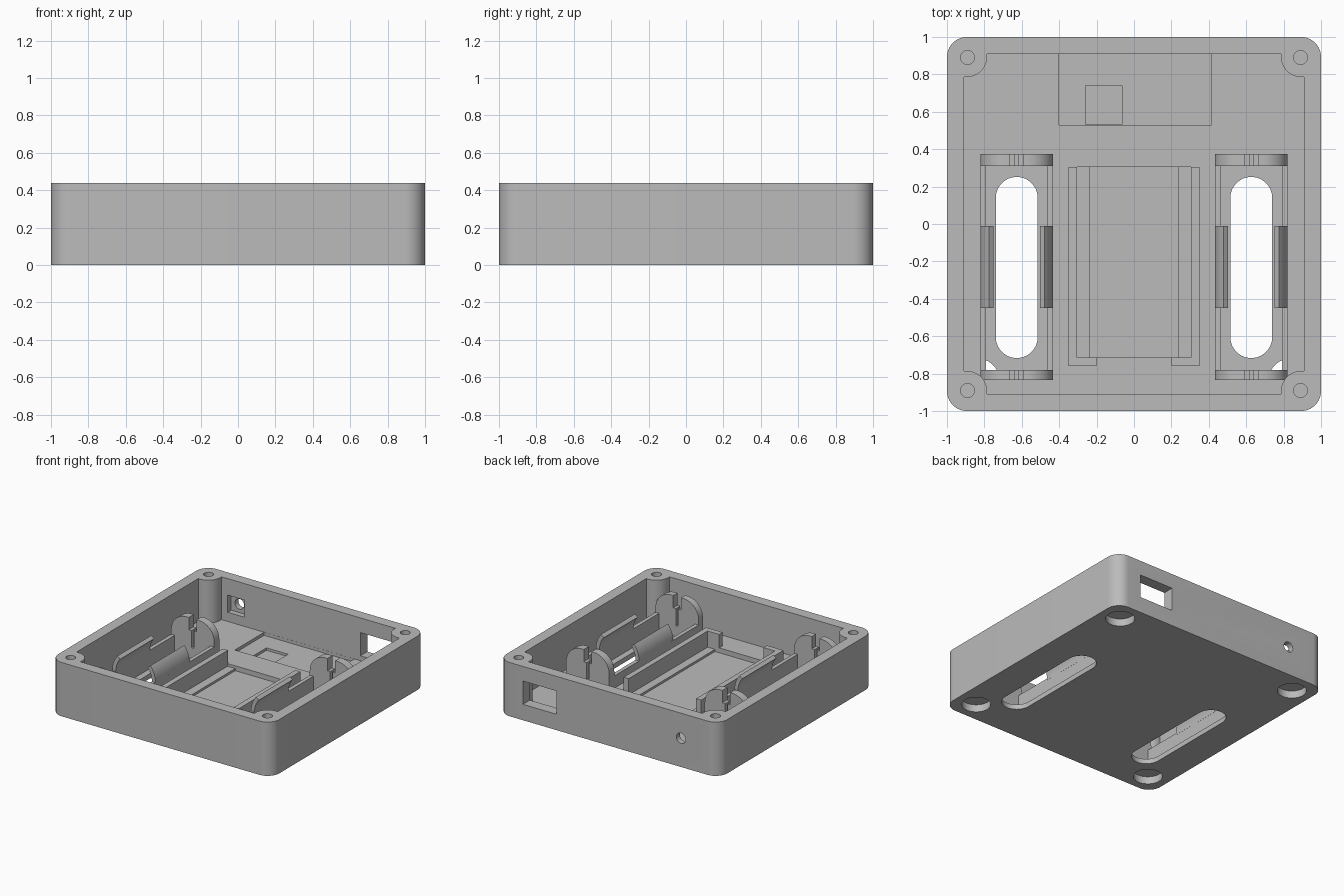
import bpy, bmesh
from math import sin, cos, radians, acos, degrees

cube = bpy.data.objects.get("Cube")
if cube:
    bpy.data.objects.remove(cube, do_unlink=True)

grey = bpy.data.materials.new("plain grey")
grey.use_nodes = True
grey.diffuse_color = (0.5, 0.5, 0.5, 1)
grey.node_tree.nodes["Principled BSDF"].inputs["Base Color"].default_value = grey.diffuse_color


def arc(cx, cy, r, a0, a1, n=14):
    """Points on an arc, angles in degrees."""
    steps = [radians(a0 + (a1 - a0) * i / n) for i in range(n + 1)]
    return [(cx + r * cos(a), cy + r * sin(a)) for a in steps]


def prism(name, pts, lo, hi, axis="z"):
    """Extrude a 2D outline along z, or an x-z outline along y."""
    place = (lambda u, v, w: (u, v, w)) if axis == "z" else (lambda u, v, w: (u, w, v))
    bm = bmesh.new()
    bottom = [bm.verts.new(place(u, v, lo)) for u, v in pts]
    top = [bm.verts.new(place(u, v, hi)) for u, v in pts]
    bm.faces.new(bottom)
    bm.faces.new(top)
    n = len(pts)
    for i in range(n):
        j = (i + 1) % n
        bm.faces.new((bottom[i], bottom[j], top[j], top[i]))
    bmesh.ops.recalc_face_normals(bm, faces=bm.faces)
    mesh = bpy.data.meshes.new(name)
    bm.to_mesh(mesh)
    bm.free()
    mesh.materials.append(grey)
    ob = bpy.data.objects.new(name, mesh)
    bpy.context.collection.objects.link(ob)
    return ob


def rect(x0, x1, y0, y1):
    return [(x0, y0), (x1, y0), (x1, y1), (x0, y1)]


def circle(x, y, r):
    return arc(x, y, r, 0, 350, 35)


def corners(pts):
    """Repeat a corner outline around all four corners."""
    out = []
    for _ in range(4):
        out += pts
        pts = [(-y, x) for x, y in pts]
    return out


def cut(body, pts, lo, hi, axis="z"):
    tool = prism("cutter", pts, lo, hi, axis)
    tool.hide_render = True
    mod = body.modifiers.new("cut", "BOOLEAN")
    mod.operation = "DIFFERENCE"
    mod.solver = "EXACT"
    mod.object = tool
    bpy.context.view_layer.objects.active = body
    bpy.ops.object.modifier_apply(modifier=mod.name)
    bpy.data.objects.remove(tool, do_unlink=True)


POST, R = 0.893, 0.107
INNER, FLOOR, HEIGHT = 0.91, 0.09, 0.44

# Case shell with corner posts left standing in the cavity
case = prism("case", corners(arc(POST, POST, R, 0, 90)), 0, HEIGHT)
tilt = degrees(acos((INNER - POST) / R))
cut(case, corners(arc(POST, POST, R, -tilt, tilt - 270, 20)), FLOOR, 0.6)

# Screw holes in the posts and round foot recesses underneath
for sx in (-1, 1):
    for sy in (-1, 1):
        cut(case, circle(sx * 0.89, sy * 0.89, 0.037), 0.12, 0.6)
        cut(case, circle(sx * 0.83, sy * 0.83, 0.108), -0.1, 0.06)

# Battery bays sunk into the floor, with an open slot in each
BAY = 0.627
for s in (-1, 1):
    x = s * BAY
    cut(case, rect(x - 0.163, x + 0.163, -0.78, 0.31), 0.04, 0.2)
    slot = arc(x, 0.14, 0.112, 0, 180) + arc(x, -0.605, 0.112, 180, 360)
    cut(case, slot, -0.1, 0.2)

# Circuit board recesses in the floor
cut(case, rect(-0.4, 0.415, 0.53, 0.909), 0.065, 0.2)
cut(case, rect(-0.26, -0.065, 0.531, 0.74), 0.045, 0.2)
cut(case, rect(-0.31, 0.305, -0.715, 0.305), 0.05, 0.2)

# Socket opening and button hole in the back wall
cut(case, rect(0.47, 0.775, 0.13, 0.32), 0.8, 1.2, "y")
cut(case, circle(-0.655, 0.235, 0.042), 0.8, 1.2, "y")
cut(case, rect(-0.73, -0.58, 0.165, 0.305), 0.8, 0.955, "y")

parts = [case]

# Middle tray: rails with end stops, and low ledges
for s, side in ((-1, "right"), (1, "left")):
    rail = [(0.305, 0.305), (0.305, -0.715), (0.2, -0.715),
            (0.2, -0.76), (0.35, -0.76), (0.35, 0.305)]
    parts.append(prism(side + "_tray_rail", [(s * u, v) for u, v in rail], 0.085, 0.2))
    ledge = [(s * u, v) for u, v in rect(0.238, 0.308, -0.715, 0.305)]
    parts.append(prism(side + "_tray_ledge", ledge, 0.045, 0.068))

# Battery holders
AXIS, CELL, OUTER, TOP = 0.19, 0.163, 0.195, 0.37
half = [(OUTER, 0.085)] + arc(OUTER - 0.14, TOP - 0.14, 0.14, 0, 90)
half += [(0.035, TOP), (0.035, 0.27), (0.01, 0.27), (0.01, 0.13)]
plate = half + [(-u, v) for u, v in reversed(half)]
clip = arc(0, AXIS, OUTER, -5, 40) + arc(0, AXIS, CELL, 40, -5)
for s, side in ((-1, "right"), (1, "left")):
    x = s * BAY
    outline = [(x + u, v) for u, v in plate]
    parts.append(prism(side + "_back_end_plate", outline, 0.31, 0.375, "y"))
    parts.append(prism(side + "_front_end_plate", outline, -0.835, -0.78, "y"))
    for t, place in ((-s, "inner"), (s, "outer")):
        a, b = sorted((x + t * CELL, x + t * OUTER))
        parts.append(prism(f"{side}_{place}_holder_wall", rect(a, b, -0.79, 0.32), 0.085, AXIS))
        arm = [(x + t * u, v) for u, v in clip]
        parts.append(prism(f"{side}_{place}_clip", arm, -0.45, -0.01, "y"))

# Smooth the curves and keep the edges crisp
bpy.ops.object.select_all(action="DESELECT")
for ob in parts:
    ob.select_set(True)
bpy.context.view_layer.objects.active = case
bpy.ops.object.shade_smooth_by_angle(angle=radians(30))
